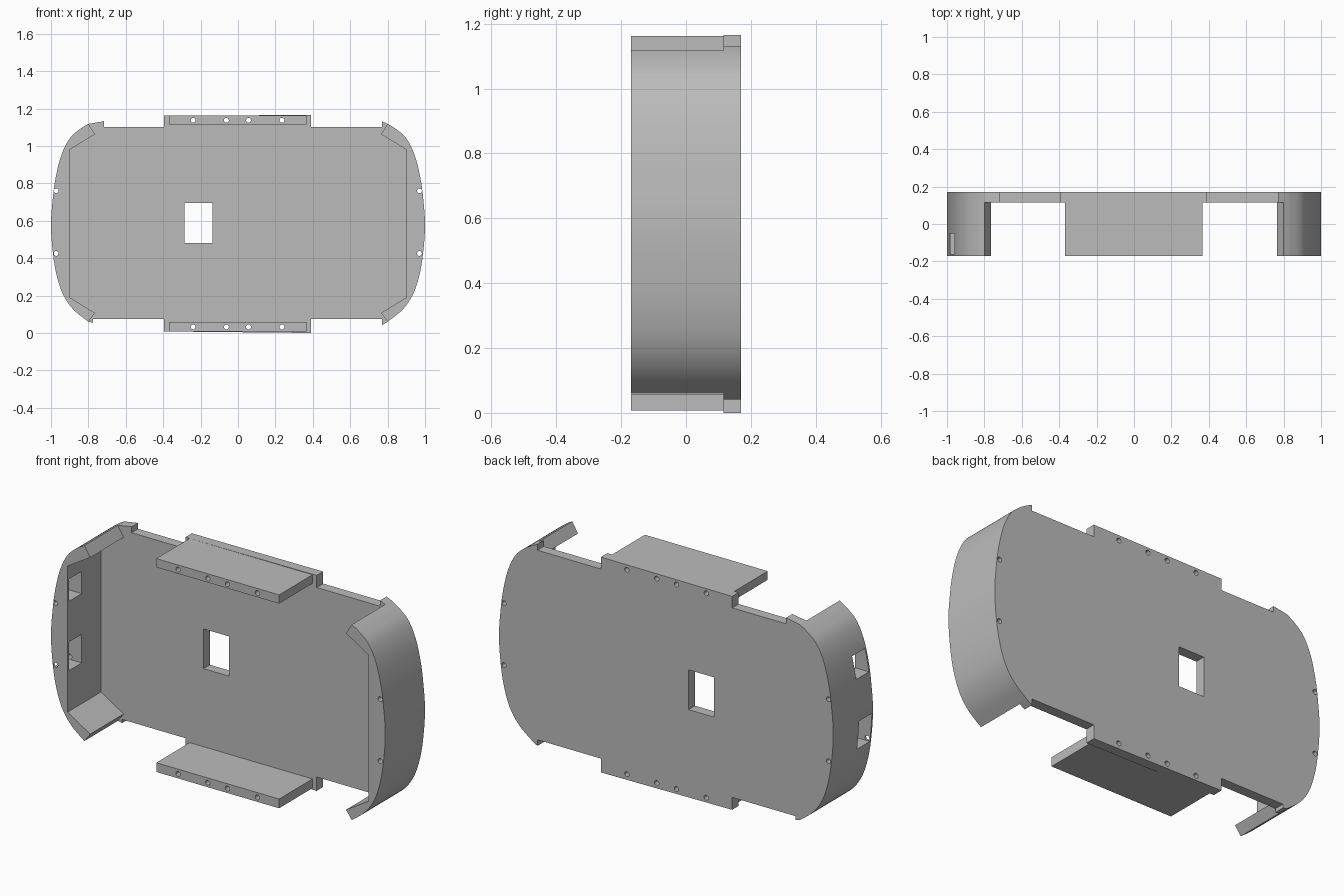
import bpy, bmesh
from mathutils import Vector, Matrix

cube = bpy.data.objects.get("Cube")
if cube:
    bpy.data.objects.remove(cube, do_unlink=True)

BACK, INNER, FRONT = 0.17, 0.115, -0.17

grey = bpy.data.materials.new("matte grey")
grey.use_nodes = True
grey.diffuse_color = (0.5, 0.5, 0.5, 1)
grey.node_tree.nodes["Principled BSDF"].inputs["Base Color"].default_value = (0.5, 0.5, 0.5, 1)


def add_prism(bm, pts, y0, y1):
    """Extrude an outline in the x-z plane from y0 to y1."""
    face = bm.faces.new([bm.verts.new((x, y0, z)) for x, z in pts])
    new = bmesh.ops.extrude_face_region(bm, geom=[face])["geom"]
    verts = [v for v in new if isinstance(v, bmesh.types.BMVert)]
    bmesh.ops.translate(bm, verts=verts, vec=(0, y1 - y0, 0))


def add_box(bm, x0, x1, y0, y1, z0, z1):
    add_prism(bm, [(x0, z0), (x1, z0), (x1, z1), (x0, z1)], y0, y1)


def finish(name, bm):
    bmesh.ops.recalc_face_normals(bm, faces=bm.faces)
    mesh = bpy.data.meshes.new(name)
    bm.to_mesh(mesh)
    bm.free()
    mesh.materials.append(grey)
    obj = bpy.data.objects.new(name, mesh)
    bpy.context.collection.objects.link(obj)
    return obj


def prism(name, pts, y0, y1):
    bm = bmesh.new()
    add_prism(bm, pts, y0, y1)
    return finish(name, bm)


def smooth_path(points, steps=5):
    """Catmull-Rom curve through the points."""
    p = [Vector(q) for q in points]
    p = [p[0]] + p + [p[-1]]
    out = []
    for a, b, c, d in zip(p, p[1:], p[2:], p[3:]):
        for i in range(steps):
            t = i / steps
            out.append(0.5 * (2 * b + (c - a) * t + (2 * a - 5 * b + 4 * c - d) * t * t
                              + (3 * b - a - 3 * c + d) * t ** 3))
    return [tuple(v) for v in out] + [tuple(p[-1])]


def cut(obj, cutter):
    mod = obj.modifiers.new("cut", "BOOLEAN")
    mod.operation, mod.solver, mod.object = "DIFFERENCE", "EXACT", cutter
    with bpy.context.temp_override(object=obj, active_object=obj, selected_objects=[obj]):
        bpy.ops.object.modifier_apply(modifier=mod.name)


# Rounded end, from top to bottom
end_curve = smooth_path([(0.8, 1.118), (0.845, 1.09), (0.9, 1.04), (0.945, 0.95), (0.975, 0.83),
                         (0.99, 0.72), (1.0, 0.58), (0.99, 0.43), (0.97, 0.31),
                         (0.935, 0.205), (0.88, 0.125), (0.8, 0.06)])

# Back plate with a raised flange at the top and bottom
left_edge = [(0.39, 1.165), (0.39, 1.1), (0.77, 1.1), (0.77, 1.132)] + end_curve
left_edge += [(0.77, 0.042), (0.77, 0.075), (0.39, 0.075), (0.39, 0)]
right_edge = [(-0.395, 1.162), (-0.395, 1.1), (-0.717, 1.1), (-0.717, 1.132)]
right_edge += [(-x, z) for x, z in end_curve]
right_edge += [(-0.775, 0.055), (-0.775, 0.075), (-0.395, 0.075), (-0.395, 0.008)]
parts = [prism("back_plate", left_edge + right_edge[::-1], INNER, BACK)]

# Side walls with slanted inner corners
wall = end_curve + [(0.765, 0.107), (0.9, 0.19), (0.9, 0.98), (0.765, 1.062)]
for name, side in (("left_side_wall", 1), ("right_side_wall", -1)):
    parts.append(prism(name, [(side * x, z) for x, z in wall], FRONT, INNER))
right_wall = parts[-1]

# Top and bottom mounting blocks
for name, z0, z1 in (("top_block", 1.115, 1.162), ("bottom_block", 0.008, 0.058)):
    bm = bmesh.new()
    add_box(bm, -0.37, 0.365, FRONT, INNER, z0, z1)
    parts.append(finish(name, bm))

# Screw holes and central window, cut right through
bm = bmesh.new()
holes = [(x, z) for x in (-0.972, 0.97) for z in (0.76, 0.425)]
holes += [(x, z) for x in (-0.24, -0.062, 0.056, 0.235) for z in (1.137, 0.032)]
for x, z in holes:
    place = Matrix.Translation((x, 0, z)) @ Matrix.Rotation(1.5708, 4, "X")
    bmesh.ops.create_cone(bm, cap_ends=True, segments=20, radius1=0.013, radius2=0.013,
                          depth=1, matrix=place)
add_box(bm, -0.287, -0.135, -0.4, 0.4, 0.48, 0.695)
through_cutter = finish("through_cutter", bm)

# Two ports in the right wall, leaving a thin front lip
bm = bmesh.new()
for z0, z1 in ((0.785, 0.905), (0.41, 0.565)):
    add_box(bm, -1.1, -0.8, -0.16, -0.05, z0, z1)
port_cutter = finish("port_cutter", bm)

cut(right_wall, port_cutter)
for part in parts:
    cut(part, through_cutter)
for cutter in (through_cutter, port_cutter):
    bpy.data.objects.remove(cutter, do_unlink=True)

# Smooth the curved ends, keep corners sharp
bpy.ops.object.select_all(action="DESELECT")
for part in parts:
    part.select_set(True)
bpy.context.view_layer.objects.active = parts[0]
bpy.ops.object.shade_smooth_by_angle(angle=0.5)
